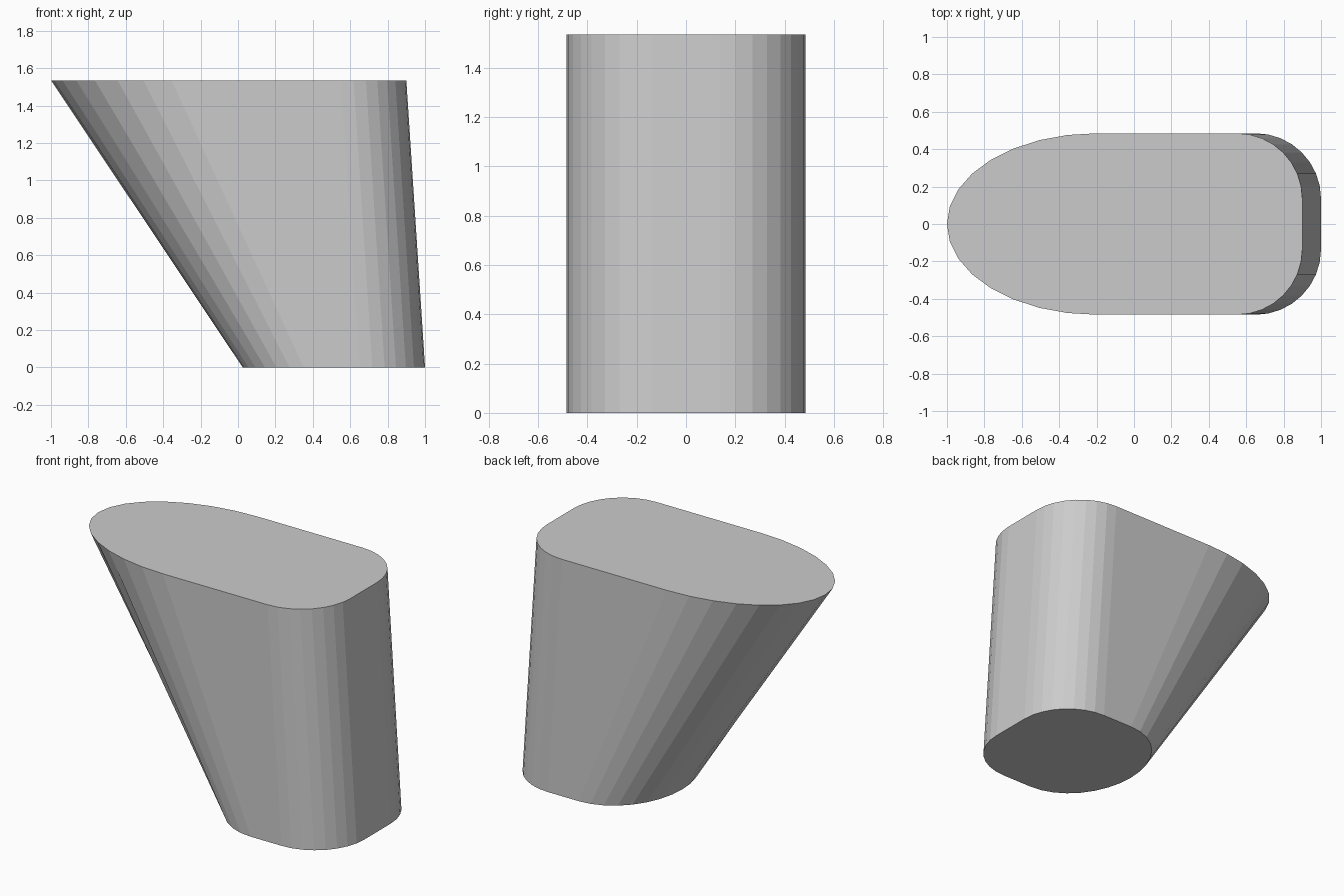
import bpy
import bmesh
from math import sin, cos, pi

if "Cube" in bpy.data.objects:
    bpy.data.objects.remove(bpy.data.objects["Cube"])

HALF_WIDTH = 0.485
HEIGHT = 1.535
CORNER = 0.35
SEGMENTS = 8          # facets per quarter turn


def outline(left, nose_length, right):
    """Closed outline: half-ellipse nose on the left, rounded corners on the right."""
    steps = [i / SEGMENTS * pi / 2 for i in range(SEGMENTS + 1)]
    flat = HALF_WIDTH - CORNER
    # right rear corner, then rear half of the nose
    half = [(right - CORNER + CORNER * cos(a), flat + CORNER * sin(a)) for a in steps]
    half += [(left + nose_length * (1 - sin(a)), HALF_WIDTH * cos(a)) for a in steps]
    half[-1] = (left, 0.0)
    # mirror to the front side
    return half + [(x, -y) for x, y in reversed(half[:-1])]


bm = bmesh.new()
bottom = [bm.verts.new((x, y, 0)) for x, y in outline(0.025, 0.405, 1.0)]
top = [bm.verts.new((x, y, HEIGHT)) for x, y in outline(-1.0, 0.8, 0.9)]

# side wall between the two outlines
n = len(bottom)
for i in range(n):
    j = (i + 1) % n
    bm.faces.new((bottom[i], bottom[j], top[j], top[i]))

# flat caps
bm.faces.new(top)
bm.faces.new(bottom[::-1])
bmesh.ops.recalc_face_normals(bm, faces=bm.faces)

mesh = bpy.data.meshes.new("slanted_block")
bm.to_mesh(mesh)
bm.free()
bpy.context.collection.objects.link(bpy.data.objects.new("slanted_block", mesh))
